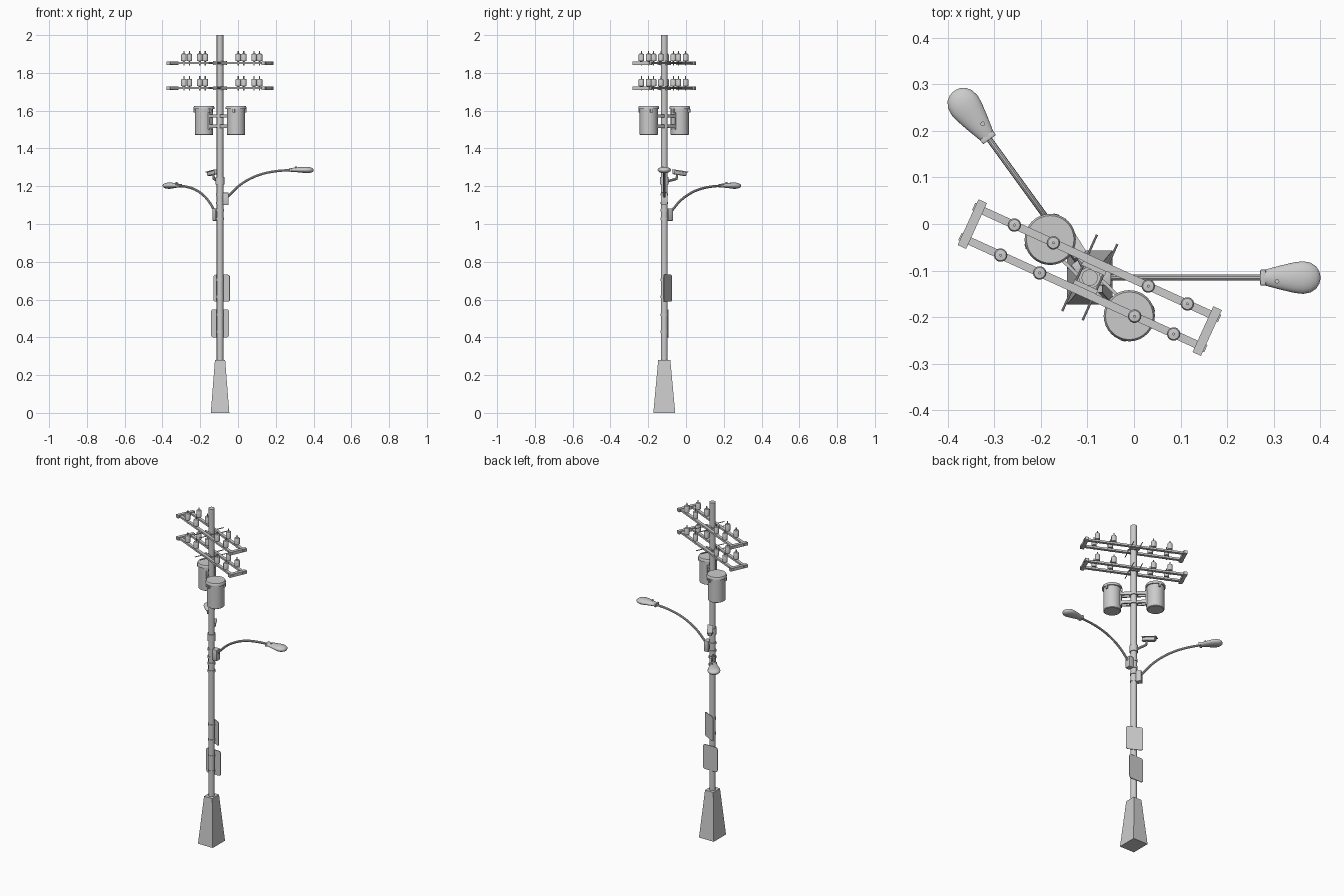
import bpy, bmesh
from math import sin, cos, pi, radians
from mathutils import Matrix, Vector

if "Cube" in bpy.data.objects:
    bpy.data.objects.remove(bpy.data.objects["Cube"])

PX, PY = -0.095, -0.115          # pole axis


def place(z, deg=0):
    """Frame on the pole axis at height z, local x pointing outwards at deg."""
    return Matrix.Translation((PX, PY, z)) @ Matrix.Rotation(radians(deg), 4, 'Z')


def finish(name, bm, M=Matrix()):
    bmesh.ops.recalc_face_normals(bm, faces=bm.faces)
    me = bpy.data.meshes.new(name)
    bm.to_mesh(me)
    bm.free()
    ob = bpy.data.objects.new(name, me)
    ob.matrix_world = M
    bpy.context.collection.objects.link(ob)
    return ob


def loft(name, rings, M=Matrix()):
    bm = bmesh.new()
    vs = [[bm.verts.new(p) for p in r] for r in rings]
    n = len(vs[0])
    for a, b in zip(vs, vs[1:]):
        for i in range(n):
            j = (i + 1) % n
            bm.faces.new((a[i], a[j], b[j], b[i]))
    bm.faces.new(vs[0][::-1])
    bm.faces.new(vs[-1])
    return finish(name, bm, M)


def lathe(name, prof, M=Matrix(), n=24):
    """Upright turned part from (radius, z) pairs."""
    return loft(name, [[(r * cos(2 * pi * i / n), r * sin(2 * pi * i / n), z)
                        for i in range(n)] for r, z in prof], M)


def box(name, c, s, M=Matrix(), bevel=0):
    bm = bmesh.new()
    bmesh.ops.create_cube(bm, size=1, matrix=Matrix.Translation(c) @ Matrix.Diagonal((*s, 1)))
    if bevel:
        bmesh.ops.bevel(bm, geom=bm.edges[:], offset=bevel, segments=2, affect='EDGES', profile=0.5)
    return finish(name, bm, M)


def rod(name, p, q, r, M=Matrix(), n=10):
    p, q = Vector(p), Vector(q)
    R = (q - p).to_track_quat('Z', 'Y').to_matrix().to_4x4()
    return lathe(name, [(r, 0), (r, (q - p).length)], M @ Matrix.Translation(p) @ R, n)


def tube(name, pts, r, M):
    cu = bpy.data.curves.new(name, 'CURVE')
    cu.dimensions = '3D'
    cu.bevel_depth, cu.bevel_resolution, cu.resolution_u = r, 3, 8
    cu.use_fill_caps = True
    sp = cu.splines.new('BEZIER')
    sp.bezier_points.add(len(pts) - 1)
    for b, p in zip(sp.bezier_points, pts):
        b.co = p
        b.handle_left_type = b.handle_right_type = 'AUTO'
    ob = bpy.data.objects.new(name, cu)
    ob.matrix_world = M
    bpy.context.collection.objects.link(ob)
    bpy.ops.object.select_all(action='DESELECT')
    ob.select_set(True)
    bpy.context.view_layer.objects.active = ob
    bpy.ops.object.convert(target='MESH')


# Tapered square base and pole
loft("base", [[(sx * a, sy * b, z) for sx, sy in ((-1, -1), (1, -1), (1, 1), (-1, 1))]
              for a, b, z in ((0.049, 0.058, 0), (0.027, 0.032, 0.28))], place(0))
lathe("pole", [(0.0175, 0.27), (0.0175, 2.0)], place(0))

# Crossarm frames with insulators
for z in (1.852, 1.719):
    M = place(z, -24.5)
    for s in (-1, 1):
        box("crossarm_beam", (0, s * 0.0355, 0), (0.58, 0.017, 0.011), M)
        box("crossarm_end_bar", (s * 0.277, 0, 0), (0.02, 0.108, 0.018), M)
        rod("crossarm_bolt", (s * 0.024, -0.09, 0), (s * 0.024, 0.09, 0), 0.0025, M)
        box("crossarm_clamp", (0, s * 0.022, 0), (0.055, 0.01, 0.02), M)
        for u in (-0.204, -0.112, 0.112, 0.204):
            lathe("insulator", [(0.003, -0.012), (0.003, 0.009), (0.0145, 0.011), (0.0145, 0.045),
                                (0.012, 0.049), (0.003, 0.05), (0.003, 0.064)],
                  M @ Matrix.Translation((u + 0.01, s * 0.0355, 0)), 14)

# Pair of transformer cans with brackets
for deg in (136, -44):
    M = place(0, deg)
    C = M @ Matrix.Translation((0.118, 0, 0))
    lathe("transformer_can", [(0.044, 1.47), (0.048, 1.473), (0.048, 1.612)], C, 32)
    lathe("transformer_lid", [(0.055, 1.608), (0.055, 1.618), (0.051, 1.625)], C, 32)
    for a in (60, 180, 300):
        box("lid_latch", (0.05, 0, 1.6), (0.012, 0.012, 0.02), C @ Matrix.Rotation(radians(a), 4, 'Z'))
    box("can_plate", (0.069, 0, 1.545), (0.008, 0.03, 0.09), M)
    for z in (1.572, 1.518):
        for s in (-1, 1):
            box("can_bracket", (0.043, s * 0.014, z), (0.06, 0.007, 0.018), M)
for z in (1.572, 1.518):
    lathe("pole_band", [(0.023, z - 0.008), (0.023, z + 0.008)], place(0))

# Street lamps: clamp box, curved arm, flattened teardrop head
for deg, z0 in ((0, 1.286), (126, 1.203)):
    M = place(z0, deg)
    box("lamp_clamp", (0.031, 0, -0.153), (0.03, 0.034, 0.066), M, 0.003)
    for dz in (-0.175, -0.13):
        lathe("lamp_band", [(0.021, dz - 0.006), (0.021, dz + 0.006)], M)
    tube("lamp_arm", [(0.038, 0, -0.145), (0.06, 0, -0.122), (0.105, 0, -0.08), (0.16, 0, -0.046),
                      (0.22, 0, -0.022), (0.30, 0, -0.006), (0.385, 0, 0)], 0.0065, M)
    prof = [(0.366, 0.015, 0.009, 0.008), (0.38, 0.018, 0.011, 0.01), (0.41, 0.026, 0.014, 0.012),
            (0.44, 0.033, 0.016, 0.015), (0.458, 0.035, 0.017, 0.017), (0.474, 0.032, 0.015, 0.016),
            (0.486, 0.024, 0.011, 0.013), (0.493, 0.013, 0.006, 0.008), (0.495, 0.004, 0.002, 0.003)]
    n = 24
    loft("lamp_head", [[(x, w * cos(2 * pi * i / n),
                         (up if i < n / 2 else dn) * sin(2 * pi * i / n)) for i in range(n)]
                       for x, w, up, dn in prof], M)
    box("lamp_collar", (0.372, 0, 0), (0.012, 0.034, 0.02), M, 0.002)
    lathe("lamp_sensor", [(0.005, 0.008), (0.005, 0.019)], M @ Matrix.Translation((0.402, -0.008, 0)), 10)

# Security camera on a short bracket
lathe("camera_band", [(0.023, 1.21), (0.023, 1.25)], place(0))
M = place(0, 117)
rod("camera_arm", (0.015, 0, 1.225), (0.075, 0, 1.24), 0.007, M)
rod("camera_stem", (0.072, 0, 1.235), (0.078, 0, 1.268), 0.006, M)
K = Matrix.Translation((-0.135, -0.035, 1.271)) @ Matrix.Rotation(radians(122), 4, 'Z') \
    @ Matrix.Rotation(radians(8), 4, 'Y')
box("camera_body", (0, 0, -0.002), (0.075, 0.023, 0.02), K, 0.003)
box("camera_hood", (0.003, 0, 0.01), (0.084, 0.03, 0.004), K)
rod("camera_lens", (0.036, 0, -0.002), (0.041, 0, -0.002), 0.008, K, 14)

# Rounded sign plates behind the pole, each held by two bands
for deg, zc, h in ((63, 0.66, 0.143), (90, 0.474, 0.148)):
    M = place(zc, deg)
    w, r = 0.0475, 0.012
    outline = []
    for k, (sy, sz) in enumerate(((1, 1), (-1, 1), (-1, -1), (1, -1))):
        for i in range(5):
            a = (k + i / 4) * pi / 2
            outline.append((sy * (w - r) + r * cos(a), sz * (h / 2 - r) + r * sin(a)))
    loft("sign_plate", [[(x, y, z) for y, z in outline] for x in (0.018, 0.022)], M)
    for z in (-0.045, 0.045):
        lathe("sign_band", [(0.0195, z - 0.006), (0.0195, z + 0.006)], M)

# Smooth round surfaces, keep hard edges
bpy.ops.object.select_all(action='SELECT')
bpy.context.view_layer.objects.active = bpy.context.scene.objects[0]
bpy.ops.object.shade_smooth_by_angle(angle=radians(35))
